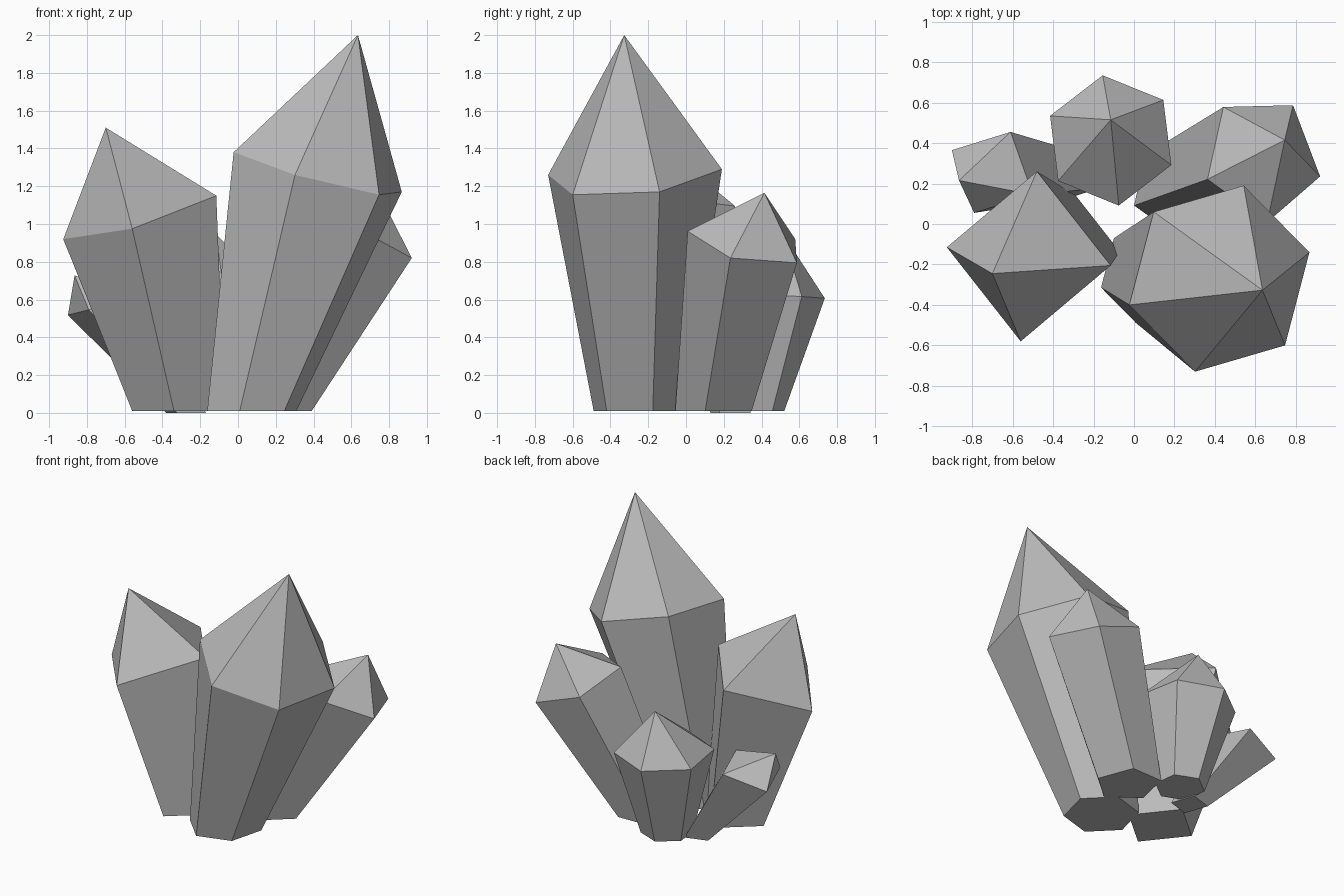
import bpy, bmesh, math
from mathutils import Vector

if "Cube" in bpy.data.objects:
    bpy.data.objects.remove(bpy.data.objects["Cube"])

stone = bpy.data.materials.new("grey_crystal")
stone.diffuse_color = (0.5, 0.5, 0.5, 1)
stone.use_nodes = True
stone.node_tree.nodes["Principled BSDF"].inputs["Base Color"].default_value = stone.diffuse_color


def crystal(name, sides, base, taper, shoulder, u, v, tip):
    """Tapered prism with a tilted shoulder ring (axes u, v), a pointed tip and a flat foot."""
    base, shoulder, u, v = map(Vector, (base, shoulder, u, v))
    bm = bmesh.new()
    foot, ring = [], []
    for i in range(sides):
        a = 2 * math.pi * i / sides
        offset = u * math.cos(a) + v * math.sin(a)
        ring.append(bm.verts.new(shoulder + offset))
        foot.append(bm.verts.new(base + Vector((offset.x, offset.y, 0)) * taper))
    top = bm.verts.new(tip)
    bm.faces.new(foot)
    for i in range(sides):
        j = (i + 1) % sides
        bm.faces.new((foot[i], foot[j], ring[j], ring[i]))
        bm.faces.new((ring[i], ring[j], top))
    bmesh.ops.recalc_face_normals(bm, faces=bm.faces)
    mesh = bpy.data.meshes.new(name)
    bm.to_mesh(mesh)
    bm.free()
    mesh.materials.append(stone)
    obj = bpy.data.objects.new(name, mesh)
    bpy.context.collection.objects.link(obj)


# Two large crystals at the front
crystal("tall_crystal", 6, (0.073, -0.245, 0.01), 0.53, (0.422, -0.27, 1.275),
        (-0.445, -0.13, 0.105), (0.118, -0.456, -0.078), (0.635, -0.327, 2.0))
crystal("left_crystal", 4, (-0.315, -0.11, 0.01), 0.605, (-0.52, -0.16, 1.035),
        (-0.405, 0.045, -0.115), (-0.04, -0.42, -0.06), (-0.70, -0.245, 1.51))

# Three smaller crystals at the back
crystal("right_crystal", 5, (0.19, 0.165, 0.01), 0.70, (0.634, 0.326, 0.904),
        (0.286, -0.091, -0.084), (0.067, 0.304, -0.088), (0.745, 0.415, 1.165))
crystal("back_crystal", 6, (-0.095, 0.353, 0.01), 0.52, (-0.115, 0.413, 0.622),
        (0.26, 0.20, -0.006), (-0.196, 0.256, -0.014), (-0.115, 0.515, 0.945))
crystal("small_crystal", 4, (-0.275, 0.235, 0.0), 0.53, (-0.70, 0.255, 0.573),
        (-0.20, 0.11, -0.055), (0.09, 0.20, 0.027), (-0.865, 0.215, 0.727))
